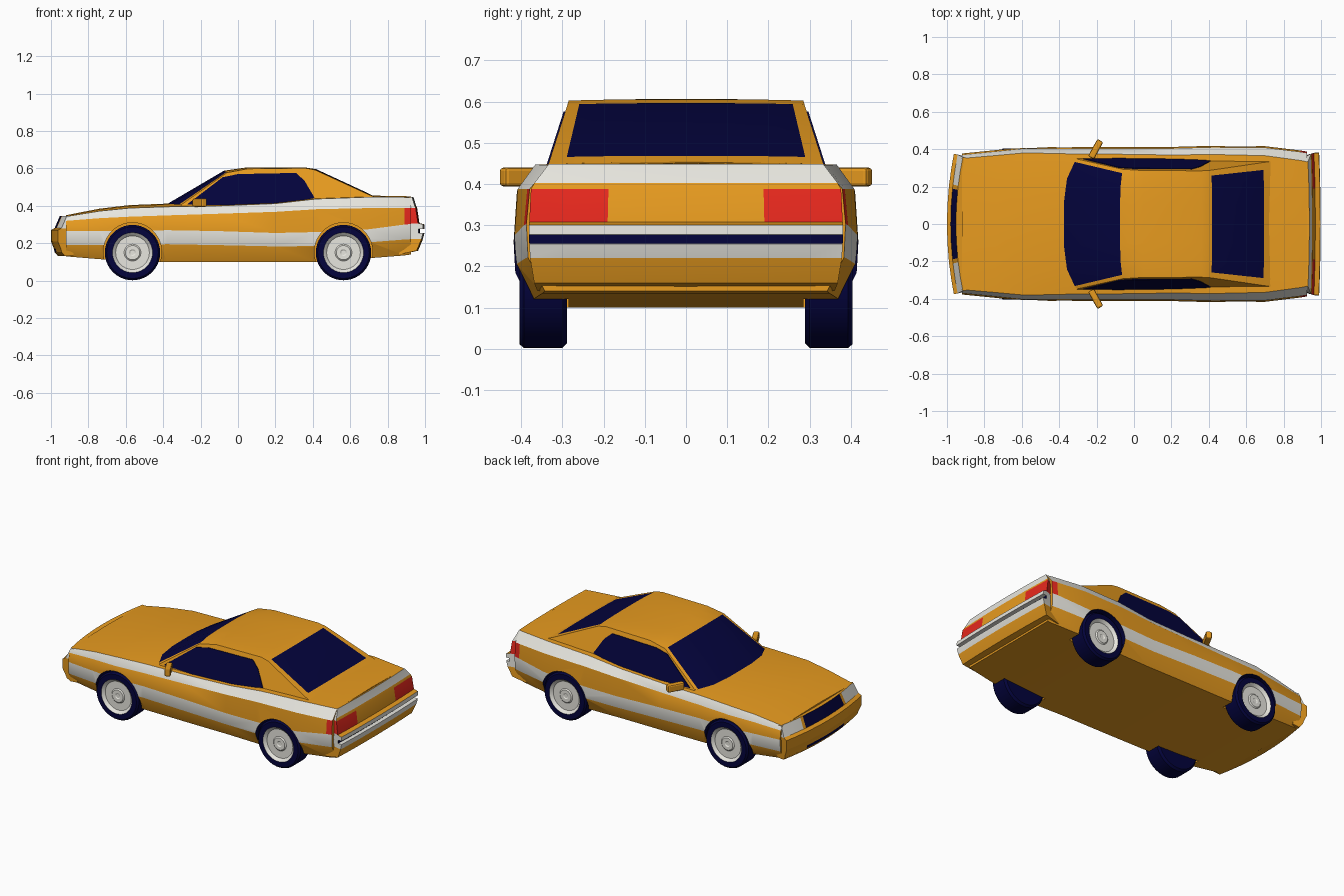
import bpy, bmesh, math

if "Cube" in bpy.data.objects:
    bpy.data.objects.remove(bpy.data.objects["Cube"])

# Flat colours
COLOURS = [("orange_paint", (0.82, 0.335, 0.014)), ("white_trim", (0.86, 0.85, 0.79)),
           ("navy_glass_and_rubber", (0.001, 0.001, 0.045)), ("red_lamp", (0.84, 0.022, 0.013))]
MATS = []
for name, col in COLOURS:
    m = bpy.data.materials.new(name)
    m.diffuse_color = (*col, 1)
    m.use_nodes = True
    m.node_tree.nodes["Principled BSDF"].inputs["Base Color"].default_value = m.diffuse_color
    MATS.append(m)
ORANGE, WHITE, NAVY, RED = range(4)


def finish(name, bm, angle=30):
    bmesh.ops.recalc_face_normals(bm, faces=bm.faces)
    me = bpy.data.meshes.new(name)
    bm.to_mesh(me)
    bm.free()
    for m in MATS:
        me.materials.append(m)
    ob = bpy.data.objects.new(name, me)
    bpy.context.collection.objects.link(ob)
    bpy.ops.object.select_all(action='DESELECT')
    ob.select_set(True)
    bpy.context.view_layer.objects.active = ob
    bpy.ops.object.shade_smooth_by_angle(angle=math.radians(angle))
    return ob


def loft(name, rings, rule, cap=lambda z: ORANGE, cuts=(), angle=30):
    """Skin closed rings; rule(segment, centre) colours the sides, cap(z) the ends, split at heights in cuts."""
    bm = bmesh.new()
    vs = [[bm.verts.new(p) for p in r] for r in rings]
    n = len(rings[0])
    for a, b in zip(vs, vs[1:]):
        for j in range(n):
            k = (j + 1) % n
            f = bm.faces.new((a[j], a[k], b[k], b[j]))
            f.material_index = rule(j, f.calc_center_median())
    tag = 9
    for r in (vs[0], vs[-1]):
        bm.faces.new(r).material_index = tag
    for z in cuts:
        ends = [f for f in bm.faces if f.material_index == tag]
        geom = ends + list({e for f in ends for e in f.edges}) + list({v for f in ends for v in f.verts})
        bmesh.ops.bisect_plane(bm, geom=geom, dist=1e-5, plane_co=(0, 0, z), plane_no=(0, 0, 1))
    for f in bm.faces:
        if f.material_index == tag:
            f.material_index = cap(f.calc_center_median().z)
    return finish(name, bm, angle)


def lathe(name, profile, centre, side, rule, steps=40):
    """Turn (y, radius) profile round a wheel axle."""
    bm = bmesh.new()
    rings = []
    for y, r in profile:
        rings.append([bm.verts.new((centre[0] + r * math.cos(t), side * y, centre[1] + r * math.sin(t)))
                      for t in (2 * math.pi * i / steps for i in range(steps))])
    for i, (a, b) in enumerate(zip(rings, rings[1:])):
        for j in range(steps):
            k = (j + 1) % steps
            bm.faces.new((a[j], a[k], b[k], b[j])).material_index = rule(i)
    bm.faces.new(rings[0]).material_index = rule(0)
    bm.faces.new(rings[-1]).material_index = rule(len(profile) - 2)
    return finish(name, bm)


# Main body: x, half width, sill, lower stripe low/high, upper stripe low/high, deck centre
STATIONS = [
    (-.92, .377, .130, .190, .265, .320, .343, .350),
    (-.74, .395, .115, .190, .265, .334, .372, .385),
    (-.58, .412, .105, .190, .265, .342, .388, .404),
    (-.38, .410, .100, .195, .270, .349, .395, .412),
    (-.10, .412, .100, .190, .265, .358, .400, .420),
    (.20, .412, .100, .183, .255, .368, .412, .430),
    (.42, .418, .100, .185, .260, .382, .437, .448),
    (.70, .416, .120, .205, .275, .388, .447, .455),
    (.89, .393, .135, .220, .300, .388, .446, .452),
    (.925, .387, .140, .222, .303, .388, .445, .450)]
rings = []
for x, w, zb, zl, zh, z4, z5, zc in STATIONS:
    w5 = w - .04 - .015 * x
    half = [(w - .045, zb), (w - .004, zl), (w, zh), (w - .008, z4), (w5, z5), (.65 * w5, zc - .004)]
    ring = half + [(0, zc)] + [(-y, z) for y, z in reversed(half)]
    rings.append([(x, y, z) for y, z in ring])


def body_colour(j, c):
    k = min(j, 11 - j)
    if k == 2 and c.x > .89:
        return RED
    return WHITE if k in (1, 3) else ORANGE


body = loft("body", rings, body_colour)

# Wheel arches cut tightly round the tyres
for x in (-.564, .564):
    for s in (-1, 1):
        bpy.ops.mesh.primitive_cylinder_add(vertices=40, radius=.156, depth=.23,
                                            location=(x, s * .40, .154), rotation=(math.pi / 2, 0, 0))
        cutter = bpy.context.object
        cutter.name = "arch_cutter"
        cutter.hide_render = True
        for m in MATS:
            cutter.data.materials.append(m)
        for p in cutter.data.polygons:
            p.material_index = NAVY if abs(p.normal.z) < .5 and p.center.y > -.03 else ORANGE
        mod = body.modifiers.new("arch", 'BOOLEAN')
        mod.operation = 'DIFFERENCE'
        mod.solver = 'EXACT'
        mod.object = cutter
        bpy.context.view_layer.objects.active = body
        bpy.ops.object.modifier_apply(modifier=mod.name)
        bpy.data.objects.remove(cutter)


# Nose and tail: side profiles (x, z, half width) swept across the car
def sweep(name, profile, fracs, bow, rule, cap, cuts):
    fs = [-f for f in reversed(fracs)] + [0] + fracs
    rings = [[(x + bow * (1 - f * f), f * w, z) for x, z, w in profile] for f in fs]
    return loft(name, rings, rule, cap, cuts, 20)


NOSE = [(-.86, .335, .355), (-.915, .347, .357), (-.943, .282, .371), (-.963, .270, .375),
        (-.963, .210, .372), (-.948, .172, .365), (-.943, .152, .360), (-.925, .131, .350), (-.88, .135, .35)]


def nose_colour(j, c):
    y = abs(c.y)
    if j == 1:
        return NAVY if y < .19 else ORANGE if y < .205 else WHITE
    return NAVY if j == 5 and y < .19 else ORANGE


sweep("nose", NOSE, [.25, .51, .57, .8, 1], -.037, nose_colour,
      lambda z: WHITE if z > .28 else ORANGE, [.28])

# Tail: spoiler lip, lamp panel, bumper with a recessed navy slot, lower skirt
TAIL = [(.86, .430, .33), (.930, .448, .333), (.944, .402, .368), (.950, .388, .376), (.962, .308, .380),
        (.988, .301, .381), (.990, .277, .381), (.965, .276, .381), (.965, .256, .380), (.989, .255, .380),
        (.980, .220, .378), (.955, .160, .368), (.86, .140, .36)]


def tail_colour(j, c):
    if j == 3:
        return RED if abs(c.y) > .185 else ORANGE
    return {1: WHITE, 5: WHITE, 6: WHITE, 7: NAVY, 8: WHITE, 9: WHITE}.get(j, ORANGE)


def tail_end(z):
    return WHITE if z > .388 else RED if z > .306 else WHITE if z > .222 else ORANGE


sweep("tail", TAIL, [.5, .75, 1], .008, tail_colour, tail_end, [.388, .306, .222])


# Cabin: rows of x centre, z centre, x edge, z edge, glass width; side walls lie in one plane
def wall_y(z):
    return .285 + (.6 - z) * .32


ROWS = [(-.375, .412, -.305, .405, .955), (-.075, .588, -.06, .577, .93), (.05, .606, .05, .598, .92),
        (.36, .605, .36, .602, .9), (.418, .596, .412, .592, .9), (.695, .468, .69, .464, .88),
        (.74, .445, .74, .443, .88)]
rings = []
for xc, zc, xe, ze, g in ROWS:
    ring = [(xe, -wall_y(.38), .38)]
    ring += [(xc + (xe - xc) * f ** 4, f * wall_y(ze), zc + (ze - zc) * f ** 4)
             for f in (-1, -g, -.7, -.35, 0, .35, .7, g, 1)]
    rings.append(ring + [(xe, wall_y(.38), .38)])


def cabin_colour(j, c):
    glass = c.x < -.08 or .43 < c.x < .66
    return NAVY if glass and 2 <= j <= 7 else ORANGE


loft("cabin", rings, cabin_colour, angle=25)

# Side windows: thin plates on the cabin walls
WINDOW = [(-.272, .408), (-.082, .553), (0, .570), (.31, .576), (.355, .535), (.41, .442), (.22, .408), (0, .402)]
for s, label in ((1, "left"), (-1, "right")):
    loft("side_window_" + label, [[(x, s * (wall_y(z) + d), z) for x, z in WINDOW] for d in (-.003, .004)],
         lambda j, c: NAVY, lambda z: NAVY)

    # Door mirrors
    bpy.ops.mesh.primitive_cube_add(size=1, location=(-.205, s * .40, .417), rotation=(0, 0, -s * .5))
    mirror = bpy.context.object
    mirror.name = "door_mirror_" + label
    mirror.scale = (.036, .105, .046)
    bpy.ops.object.transform_apply(location=False, rotation=False, scale=True)
    mirror.data.materials.append(MATS[ORANGE])
    bev = mirror.modifiers.new("bevel", 'BEVEL')
    bev.width = .009
    bev.segments = 2

# Wheels: navy tyre and white dished rim
TYRE = [(.288, .09), (.288, .136), (.300, .148), (.393, .148), (.404, .138), (.404, .107),
        (.400, .102), (.388, .090), (.388, .045), (.394, .038), (.394, .018), (.390, .012)]
for x, end in ((-.564, "front"), (.564, "rear")):
    for s, label in ((1, "left"), (-1, "right")):
        lathe(f"{end}_wheel_{label}", TYRE, (x, .150), s, lambda i: WHITE if i >= 5 else NAVY)
